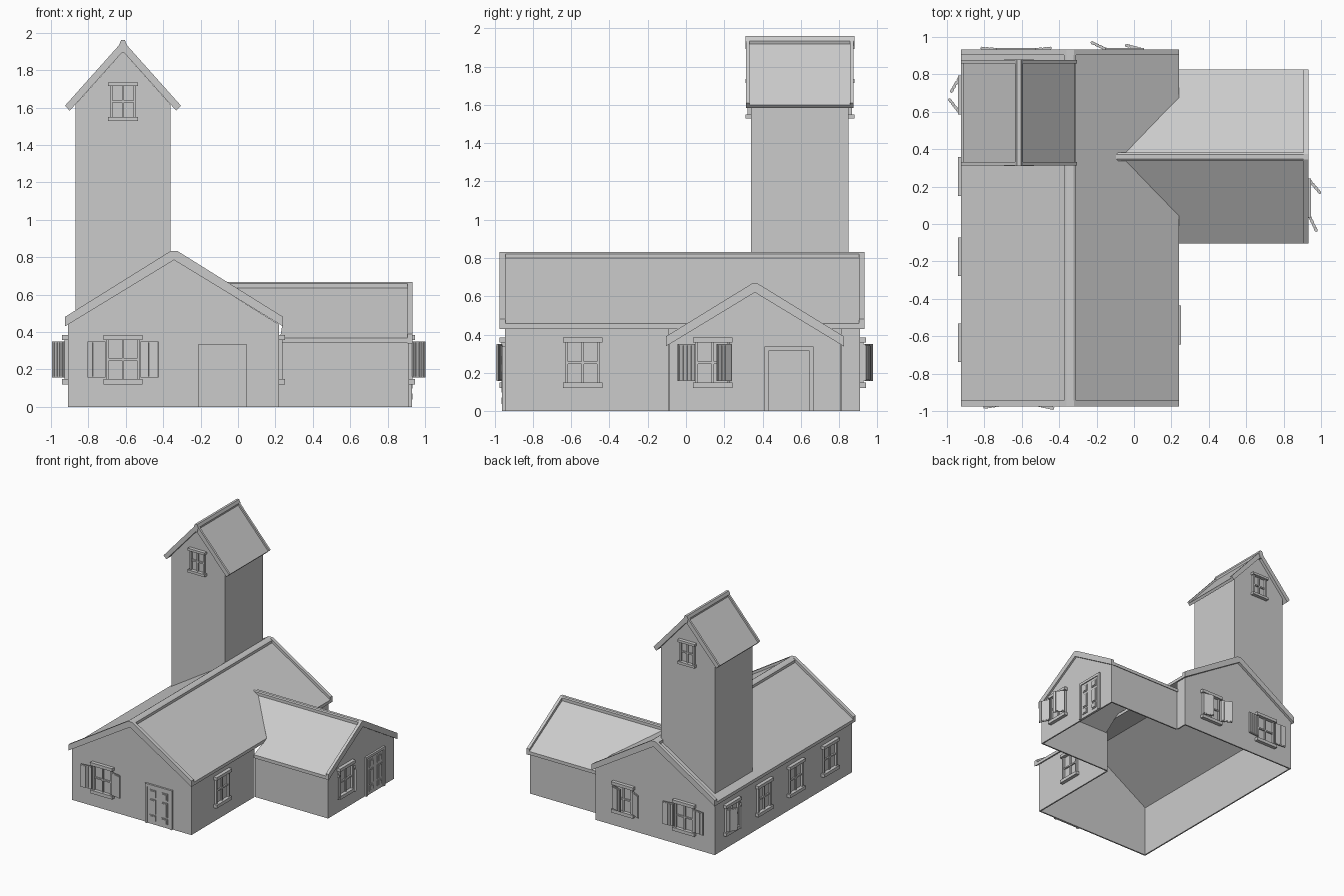
import bpy, bmesh, math
from mathutils import Matrix, Vector

if "Cube" in bpy.data.objects:
    bpy.data.objects.remove(bpy.data.objects["Cube"])


def frame(x, y, z, nx, ny):
    # local x runs along the wall, local y is up, local z points outward
    u, n = Vector((-ny, nx, 0)), Vector((nx, ny, 0))
    m = Matrix((u, (0, 0, 1), n)).transposed().to_4x4()
    return Matrix.Translation((x, y, z)) @ m


def build(name, prisms):
    # each prism: (2D points, z0, z1, matrix)
    bm = bmesh.new()
    for pts, z0, z1, m in prisms:
        lo = [bm.verts.new(m @ Vector((a, b, z0))) for a, b in pts]
        hi = [bm.verts.new(m @ Vector((a, b, z1))) for a, b in pts]
        bm.faces.new(lo)
        bm.faces.new(hi)
        for i in range(len(pts)):
            j = (i + 1) % len(pts)
            bm.faces.new((lo[i], lo[j], hi[j], hi[i]))
    bmesh.ops.recalc_face_normals(bm, faces=bm.faces)
    me = bpy.data.meshes.new(name)
    bm.to_mesh(me)
    bm.free()
    ob = bpy.data.objects.new(name, me)
    bpy.context.collection.objects.link(ob)
    return ob


def rect(x0, x1, y0, y1):
    return [(x0, y0), (x1, y0), (x1, y1), (x0, y1)]


def sym(half):
    # mirror a half profile about x = 0, skipping doubled centre points
    return half + [(-x, y) for x, y in reversed(half) if x > 1e-6]


def gable(w, h, peak, base=0.0):
    return [(-w, base), (w, base), (w, h), (0, peak), (-w, h)]


def window(name, x, y, z, n, w=.18, h=.21, angles=None):
    m, a, b, t = frame(x, y, z, *n), w / 2, h / 2, .014
    s = w / .18
    parts = [(rect(-a, -a + t, -b, b), 0, .018, m), (rect(a - t, a, -b, b), 0, .018, m),
             (rect(-.006, .006, -b, b), 0, .012, m), (rect(-a, a, -.006, .006), 0, .012, m),
             (rect(-a - .014 * s, a + .014 * s, -b - .028 * s, -b), 0, .03, m),
             (rect(-a - .014 * s, a + .014 * s, b, b + .026 * s), 0, .03, m)]
    build(name, parts)
    # hinged shutters, angle 0 = closed, 180 = folded back on the wall
    for side, ang in zip((-1, 1), angles or ()):
        hinge = (m @ Matrix.Translation((side * .095, 0, .022))
                 @ Matrix.Rotation(math.radians(side * ang), 4, 'Y') @ Matrix.Diagonal((-side, 1, 1, 1)))
        boards = [(rect(0, .095, -.097, .097), -.005, .005, hinge)]
        for k in range(4):
            boards.append((rect(.003 + k * .023, .022 + k * .023, -.09, .09), -.008, .008, hinge))
        build(name + ("_shutter_left" if side < 0 else "_shutter_right"), boards)


def door(name, x, y, n):
    m = frame(x, y, 0, *n)
    parts = [(rect(-.107, .107, 0, .315), 0, .008, m), (rect(-.128, -.107, 0, .337), 0, .016, m),
             (rect(.107, .128, 0, .337), 0, .016, m), (rect(-.107, .107, .315, .337), 0, .016, m)]
    for sx in (-1, 1):
        for z0, z1 in ((.03, .08), (.09, .215), (.235, .295)):
            x0, x1 = sorted((sx * .028, sx * .085))
            parts += [(rect(x0, x1, z0, z1), .008, .013, m),
                      (rect(x0 + .008, x1 - .008, z0 + .008, z1 - .008), .013, .018, m)]
    build(name, parts)


FRONT, BACK, LEFT, RIGHT = (0, -1), (0, 1), (-1, 0), (1, 0)
T = .012

# main house walls, open towards the wing
build("main_walls", [
    (gable(.565, .44, .79), -T, 0, frame(-.345, -.945, 0, *FRONT)),
    (gable(.565, .44, .79), -T, 0, frame(-.345, .91, 0, *BACK)),
    (rect(-.91, .945, 0, .44), -T, 0, frame(-.91, 0, 0, *LEFT)),
    (rect(-.945, -.09, 0, .44), -T, 0, frame(.22, 0, 0, *RIGHT)),
    (rect(.81, .91, 0, .44), -T, 0, frame(.22, 0, 0, *RIGHT))])

# main roof with raised end trims and ridge cap
F = frame(-.342, -.945, 0, *FRONT)
panel = sym([(.02, .808), (.583, .457), (.583, .43), (0, .785)])
trim = sym([(.02, .832), (.583, .481), (.583, .43), (0, .785)])
build("main_roof", [(panel, -1.85, 0, F)])
build("main_roof_trim", [(trim, -.002, .03, F), (trim, -1.877, -1.848, F)])
build("main_ridge", [(sym([(.018, .832), (.033, .822), (.033, .798)]), -1.87, .02, F)])

# wing walls
W = frame(.915, .36, 0, *RIGHT)
build("wing_walls", [
    (gable(.447, .352, .625), -T, 0, W),
    (rect(.22, .915, 0, .352), -T, 0, frame(0, -.087, 0, *FRONT)),
    (rect(-.915, -.22, 0, .352), -T, 0, frame(0, .807, 0, *BACK))])

# wing roof: sheared slabs cut along the valleys
plan = [(.91, 0), (-.07, 0), (.24, .315), (.225, .465), (.91, .465)]
slabs = []
for s in (-1, 1):
    m = Matrix.Translation((0, .36, .648)) @ Matrix.Diagonal((1, s, 1, 1))
    shear = Matrix.Identity(4)
    shear[2][1] = -.6
    slabs.append((plan, -.028, 0, m @ shear))
build("wing_roof", slabs)
build("wing_roof_trim", [(sym([(.014, .667), (.465, .39), (.465, .338), (0, .62)]), -.008, .017, W)])
build("wing_ridge", [(sym([(.012, .667), (.022, .66), (.022, .635)]), -1.01, .01, W)])

# tower shaft, its foot following the main roof slope
K = frame(-.615, .34, 0, *FRONT)
build("tower", [([(-.255, .49), (.255, .785), (.255, 1.615), (0, 1.9), (-.255, 1.615)], -.51, 0, K)])

# tower roof
build("tower_roof", [(sym([(0, 1.935), (.3, 1.6), (.285, 1.583), (0, 1.9)]), -.52, .01, K)])
rim = sym([(0, 1.957), (.31, 1.61), (.285, 1.583), (0, 1.9)])
build("tower_roof_trim", [(rim, .008, .026, K), (rim, -.536, -.518, K)])
build("tower_ridge", [(sym([(.01, 1.96), (.021, 1.935), (.008, 1.892)]), -.54, .03, K)])

# windows
ZW = .253
window("front_window", -.615, -.945, ZW, FRONT, angles=(172, 168))
window("back_window_a", -.05, .91, ZW, BACK, angles=(15, 155))
window("back_window_b", -.63, .91, ZW, BACK, angles=(175, 175))
window("left_window_a", -.91, .69, ZW, LEFT, angles=(30, 38))
for i, y in enumerate((.255, -.175, -.635)):
    window("left_window_%d" % (i + 1), -.91, y, ZW, LEFT)
window("right_window", .22, -.54, ZW, RIGHT)
window("wing_window", .915, .14, ZW, RIGHT, angles=(155, 40))
window("tower_window_front", -.615, .34, 1.632, FRONT, .14, .165)
window("tower_window_back", -.615, .85, 1.632, BACK, .14, .165)

# doors
door("front_door", -.083, -.945, FRONT)
door("wing_door", .915, .538, RIGHT)
